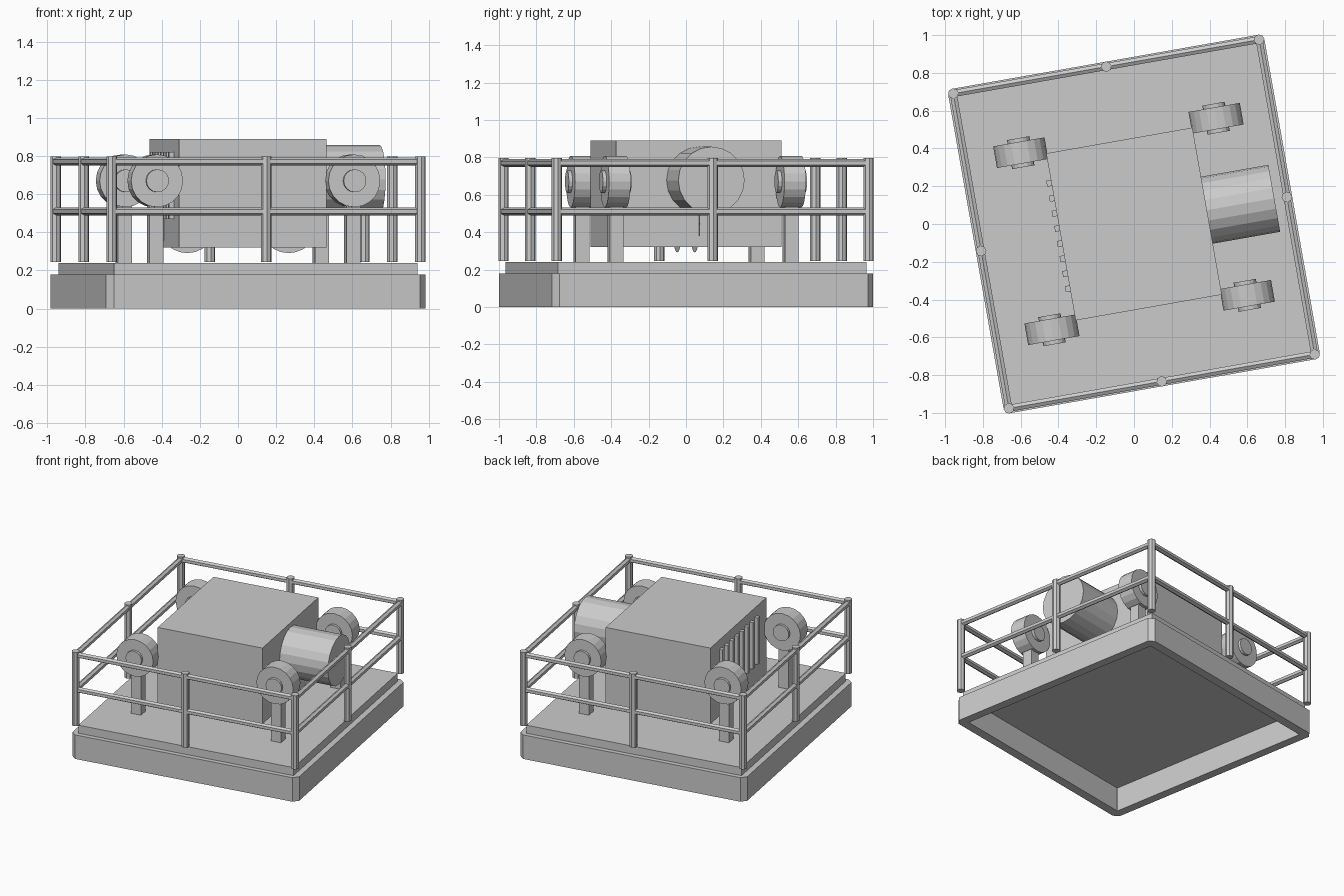
import bpy, bmesh
from math import radians, pi
from mathutils import Matrix, Vector

if "Cube" in bpy.data.objects:
    bpy.data.objects.remove(bpy.data.objects["Cube"])

TURN = Matrix.Rotation(radians(10), 4, 'Z')   # whole model is turned 10 degrees


def finish(name, bm, smooth=False):
    bmesh.ops.recalc_face_normals(bm, faces=bm.faces)
    bm.transform(TURN)
    me = bpy.data.meshes.new(name)
    bm.to_mesh(me)
    bm.free()
    ob = bpy.data.objects.new(name, me)
    bpy.context.collection.objects.link(ob)
    return ob


def box(name, lo, hi):
    lo, hi = Vector(lo), Vector(hi)
    bm = bmesh.new()
    m = Matrix.Translation((lo + hi) / 2) @ Matrix.Diagonal((*(hi - lo), 1))
    bmesh.ops.create_cube(bm, size=1, matrix=m)
    return finish(name, bm)


def rod(name, a, b, r, sides):
    a, b = Vector(a), Vector(b)
    d = b - a
    m = Matrix.Translation((a + b) / 2) @ d.to_track_quat('Z', 'Y').to_matrix().to_4x4()
    bm = bmesh.new()
    bmesh.ops.create_cone(bm, cap_ends=True, segments=sides, radius1=r, radius2=r,
                          depth=d.length, matrix=m)
    return finish(name, bm)


def chamfered(hx, hy, c):
    return [(-hx + c, -hy), (hx - c, -hy), (hx, -hy + c), (hx, hy - c),
            (hx - c, hy), (-hx + c, hy), (-hx, hy - c), (-hx, -hy + c)]


def frame(name, outer, inner, z0, z1):
    bm = bmesh.new()
    loops = [[bm.verts.new((x, y, z)) for x, y in pts]
             for pts, z in ((outer, z0), (outer, z1), (inner, z1), (inner, z0))]
    n = len(outer)
    for k in range(4):
        a, b = loops[k], loops[(k + 1) % 4]
        for i in range(n):
            j = (i + 1) % n
            bm.faces.new((a[i], a[j], b[j], b[i]))
    return finish(name, bm)


def ring(name, centre, R, r, seg, sides):
    # upright wheel ring with its axle along y
    bm = bmesh.new()
    prof = Matrix.Translation((R, 0, 0)) @ Matrix.Rotation(pi / 2, 4, 'X')
    bmesh.ops.create_circle(bm, segments=sides, radius=r, matrix=prof)
    bmesh.ops.spin(bm, geom=bm.verts[:] + bm.edges[:], cent=(0, 0, 0), axis=(0, 1, 0),
                   dvec=(0, 0, 0), angle=2 * pi, steps=seg, use_duplicate=False)
    bmesh.ops.remove_doubles(bm, verts=bm.verts, dist=1e-4)
    bm.transform(Matrix.Translation(centre))
    return finish(name, bm)


# Base: hollow skirt with clipped corners, deck on top
frame("base_skirt", chamfered(0.85, 0.872, 0.035), chamfered(0.785, 0.807, 0.002), 0, 0.18)
box("deck", (-0.807, -0.838, 0.179), (0.807, 0.838, 0.24))

# Guard rail: posts at corners and side middles, two rails per side
PX, PY = 0.822, 0.846
for i in (-1, 0, 1):
    for j in (-1, 0, 1):
        if i or j:
            rod("rail_post", (i * PX, j * PY, 0.245), (i * PX, j * PY, 0.797), 0.028, 8)
for z in (0.51, 0.77):
    for s in (-1, 1):
        rod("rail_long", (-PX, s * PY, z), (PX, s * PY, z), 0.021, 6)
        rod("rail_side", (s * PX, -PY, z), (s * PX, PY, z), 0.021, 6)

# Main housing with side drum
box("housing", (-0.393, -0.449, 0.32), (0.393, 0.449, 0.89))
rod("motor_drum", (0.38, 0.005, 0.677), (0.755, 0.005, 0.677), 0.18, 20)

# Vent slats on the left face
for k in range(8):
    y = -0.277 + 0.081 * k
    box("vent_slat", (-0.418, y - 0.016, 0.47), (-0.39, y + 0.016, 0.82))

# Pulleys on stands at the four corners; rings half sunk in the housing
for sx in (-1, 1):
    ring("sunk_ring", (sx * 0.27, 0, 0.445), 0.125, 0.029, 24, 8)
    for sy in (-1, 1):
        x, y = sx * 0.525, sy * 0.476
        box("pulley_stand", (x - 0.037, y - 0.037, 0.235), (x + 0.037, y + 0.037, 0.62))
        rod("pulley", (x, y - 0.058, 0.67), (x, y + 0.058, 0.67), 0.138, 20)
        rod("pulley_hub", (x, y - 0.078, 0.67), (x, y + 0.078, 0.67), 0.06, 16)
